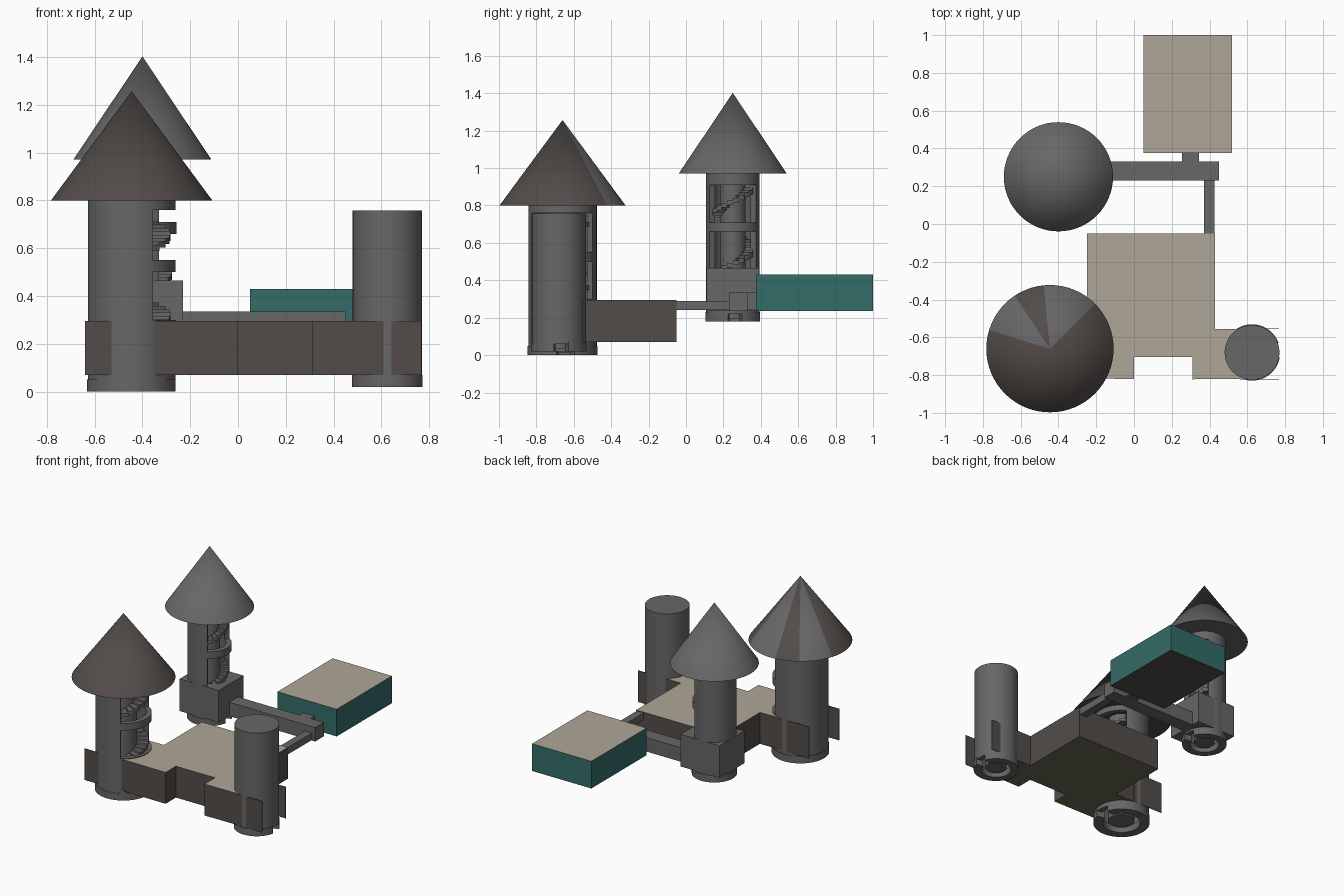
import bpy, bmesh, math
from math import cos, sin, radians, degrees, atan2

if "Cube" in bpy.data.objects:
    bpy.data.objects.remove(bpy.data.objects["Cube"])


def mat(name, r, g, b):
    m = bpy.data.materials.new(name)
    m.diffuse_color = (r, g, b, 1)
    m.use_nodes = True
    m.node_tree.nodes["Principled BSDF"].inputs["Base Color"].default_value = m.diffuse_color
    return m


GREY = mat("stone grey", .135, .135, .14)
BROWN = mat("dark brown", .085, .073, .067)
BEIGE = mat("beige paving", .43, .38, .315)
TEAL = mat("teal", .034, .15, .14)
OLIVE = mat("olive underside", .14, .13, .085)


def finish(name, bm, mats, smooth=False):
    bmesh.ops.recalc_face_normals(bm, faces=bm.faces[:])
    me = bpy.data.meshes.new(name)
    bm.to_mesh(me)
    bm.free()
    ob = bpy.data.objects.new(name, me)
    bpy.context.collection.objects.link(ob)
    for m in mats:
        me.materials.append(m)
    if smooth:
        bpy.context.view_layer.objects.active = ob
        ob.select_set(True)
        bpy.ops.object.shade_smooth_by_angle(angle=radians(30))
        ob.select_set(False)
    return ob


def prism(name, pts, z0, z1, mats):
    """Extruded outline; materials are side, top, bottom."""
    bm = bmesh.new()
    f = bm.faces.new([bm.verts.new((x, y, z0)) for x, y in pts])
    ex = bmesh.ops.extrude_face_region(bm, geom=[f])
    for v in ex["geom"]:
        if isinstance(v, bmesh.types.BMVert):
            v.co.z = z1
    bmesh.ops.recalc_face_normals(bm, faces=bm.faces[:])
    bm.normal_update()
    if len(mats) == 3:
        for f in bm.faces:
            f.material_index = 1 if f.normal.z > .5 else 2 if f.normal.z < -.5 else 0
    return finish(name, bm, mats)


def block(name, x0, x1, y0, y1, z0, z1, *mats):
    return prism(name, [(x0, y0), (x1, y0), (x1, y1), (x0, y1)], z0, z1, mats)


def add_arc(bm, c, r0, r1, z0, z1, a0=0, a1=360, n=64):
    """Curved wall segment with a rectangular section."""
    full = a1 - a0 == 360
    rings = []
    for i in range(n if full else n + 1):
        a = radians(a0 + (a1 - a0) * i / n)
        rings.append([bm.verts.new((c[0] + r * cos(a), c[1] + r * sin(a), z))
                      for r, z in ((r0, z0), (r1, z0), (r1, z1), (r0, z1))])
    for i in range(n):
        p, q = rings[i], rings[(i + 1) % len(rings)]
        for k in range(4):
            bm.faces.new((p[k], p[(k + 1) % 4], q[(k + 1) % 4], q[k]))
    if not full:
        bm.faces.new(rings[0])
        bm.faces.new(rings[-1][::-1])


def cone(name, c, r0, r1, z0, z1, mats, rule=None):
    bm = bmesh.new()
    bmesh.ops.create_cone(bm, cap_ends=True, segments=64, radius1=r0, radius2=r1, depth=z1 - z0)
    if rule:
        for f in bm.faces:
            m = f.calc_center_median()
            f.material_index = rule(degrees(atan2(m.y, m.x)) % 360) if f.normal.z > -.5 else 0
    bmesh.ops.translate(bm, verts=bm.verts[:], vec=(c[0], c[1], (z0 + z1) / 2))
    return finish(name, bm, mats, True)


def tower(name, c, r, z0, z1, opening=None, band=None):
    # ring foot, shell, and the opening facing +x
    bm = bmesh.new()
    add_arc(bm, c, r * .68, r + .004, z0, z0 + .05, 20, 350)
    t = r - .035
    if opening:
        lo, hi = opening
        add_arc(bm, c, t, r, z0 + .04, lo)
        add_arc(bm, c, t, r, lo, hi, 61, 299)
        add_arc(bm, c, t, r, hi, z1)
        add_arc(bm, c, t, r, band, band + .05, -61, 61, 24)
    else:
        add_arc(bm, c, t, r, z0 + .04, z1)
    finish(name + "_shell", bm, [GREY], True)
    # central column
    cone(name + "_column", c, r * .48, r * .48, z0 + .015, z1 - .01, [GREY])
    # spiral stair
    bm = bmesh.new()
    n = 48
    for i in range(n):
        z = z0 + .05 + (z1 - z0 - .12) * i / n
        a = 90 + i * 15
        add_arc(bm, c, r * .46, r - .02, z, z + .025, a, a + 16, 2)
    finish(name + "_spiral_stair", bm, [GREY])


A, B, C = (-.445, -.66), (-.40, .25), (.625, -.68)
RA, RB, RC = .183, .143, .145

# towers and their tops
tower("front_left_tower", A, RA, .0, .80, (.30, .76), .50)
tower("back_left_tower", B, RB, .18, .97, (.465, .91), .66)
tower("right_tower", C, RC, .02, .75)
cone("right_tower_cap", C, RC, RC, .74, .757, [GREY])
cone("front_left_roof", A, .337, 0, .80, 1.257, [BROWN, GREY],
     lambda a: 1 if 45 < a < 98 or 125 < a < 165 else 0)
cone("back_left_roof", B, .289, 0, .97, 1.402, [GREY])

# back tower plinth
bm = bmesh.new()
hw = .14
for sx in (-1, 1):
    for sy in (-1, 1):
        # each corner pad fills the space outside the round shell
        k = math.sqrt(RB ** 2 - hw ** 2) if RB > hw else 0
        a0 = atan2(sy * hw, sx * .02)
        a1 = atan2(sy * .02, sx * hw)
        if a1 - a0 > math.pi:
            a1 -= 2 * math.pi
        if a0 - a1 > math.pi:
            a1 += 2 * math.pi
        arc = [(B[0] + (RB - .004) * cos(a0 + (a1 - a0) * i / 10),
                B[1] + (RB - .004) * sin(a0 + (a1 - a0) * i / 10)) for i in range(11)]
        ox = .17 if sx > 0 else hw
        prism("plinth_corner", arc + [(B[0] + sx * ox, B[1] + sy * .02),
              (B[0] + sx * ox, B[1] + sy * hw), (B[0] + sx * .02, B[1] + sy * hw)],
              .235, .465, [GREY])
bm.free()
block("plinth_front", B[0] + .135, B[0] + .17, B[1] - .02, B[1] + .02, .235, .465, GREY)

# terrace, notched round the two front towers
Z0, Z1 = .07, .295


def arc_pts(c, r, a0, a1, n=16):
    return [(c[0] + r * cos(radians(a0 + (a1 - a0) * i / n)),
             c[1] + r * sin(radians(a0 + (a1 - a0) * i / n))) for i in range(n + 1)]


outline = ([(.43, -.05), (-.25, -.05), (-.25, -.48)] + arc_pts(A, RA - .003, 80, -61)
           + [(0, -.82), (0, -.703), (.31, -.703), (.31, -.822)]
           + arc_pts(C, RC - .002, 257, 120) + [(.43, -.555)])
prism("terrace", outline, Z0, Z1, [BROWN, BEIGE, OLIVE])

# thin wall sheets running past the towers
for x0, x1, y in ((-.64, -.36, -.82), (-.64, -.40, -.48), (.56, .768, -.822), (.56, .768, -.555)):
    block("terrace_wall_sheet", x0, x1, y - .002, y + .002, Z0, Z1, BROWN)

# bridges and back block
block("long_bridge", -.24, .45, .23, .33, .235, .335, GREY)
block("narrow_bridge", .37, .425, -.06, .24, .24, .29, GREY)
block("block_connector", .255, .345, .32, .38, .24, .335, GREY)
block("back_block", .05, .52, .375, 1.0, .235, .43, TEAL, BEIGE, BROWN)
